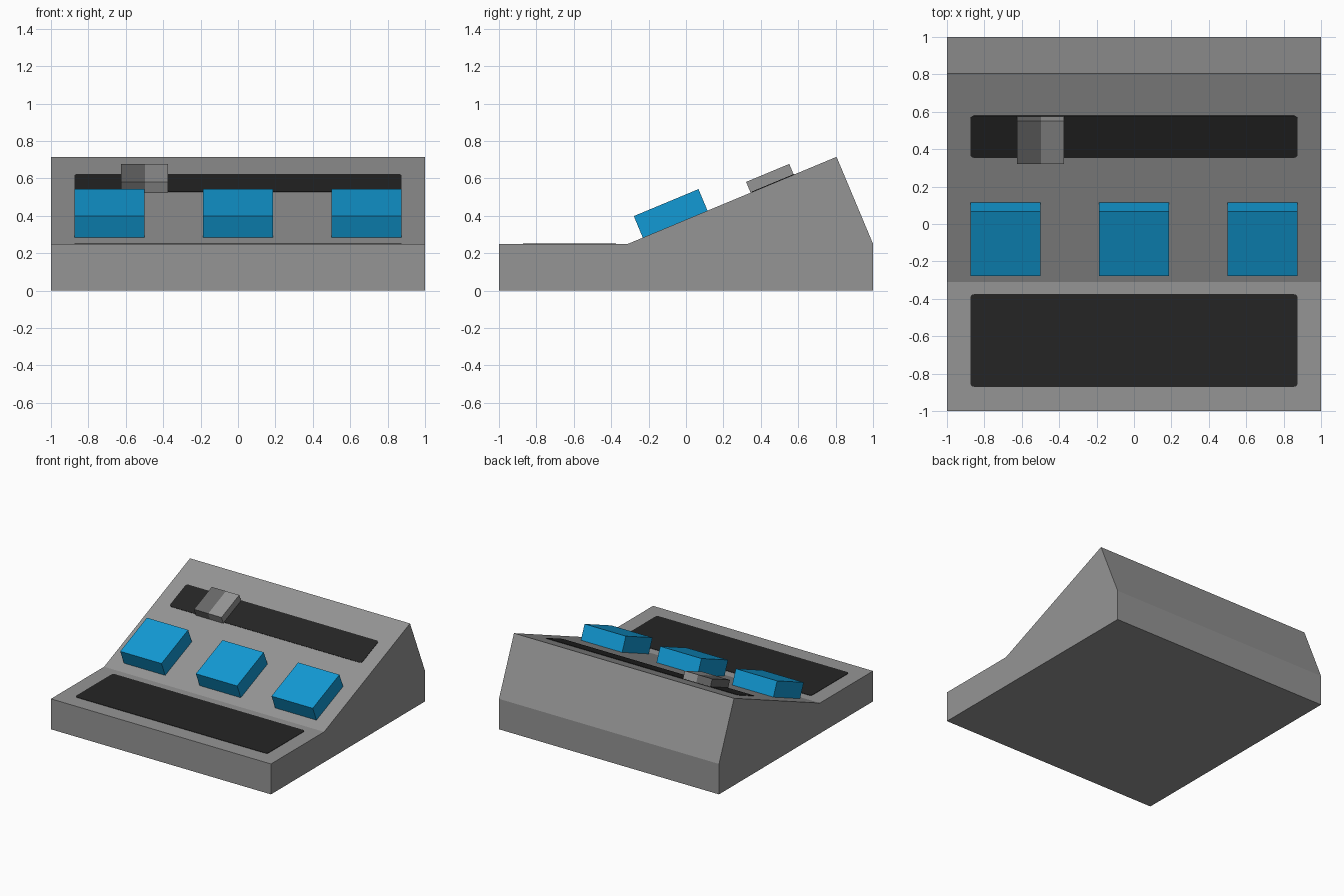
import bpy, bmesh, math
from mathutils import Matrix, Vector

cube = bpy.data.objects.get("Cube")
if cube:
    bpy.data.objects.remove(cube, do_unlink=True)


def material(name, rgb):
    m = bpy.data.materials.new(name)
    m.use_nodes = True
    m.diffuse_color = (*rgb, 1)
    m.node_tree.nodes["Principled BSDF"].inputs["Base Color"].default_value = (*rgb, 1)
    return m


grey = material("body grey", (0.3, 0.3, 0.3))
dark_grey = material("dark grey", (0.138, 0.138, 0.138))
black = material("panel black", (0.018, 0.018, 0.018))
blue = material("button blue", (0.006, 0.32, 0.66))


def finish(name, bm, *mats):
    bmesh.ops.recalc_face_normals(bm, faces=bm.faces)
    mesh = bpy.data.meshes.new(name)
    bm.to_mesh(mesh)
    bm.free()
    for m in mats:
        mesh.materials.append(m)
    ob = bpy.data.objects.new(name, mesh)
    bpy.context.collection.objects.link(ob)
    return ob


# Frames: the flat front deck and the sloped control face
FOOT, RIDGE = Vector((0, -0.31, 0.25)), Vector((0, 0.805, 0.715))
rise = RIDGE - FOOT
slope = Matrix.Translation(FOOT) @ Matrix.Rotation(math.atan2(rise.z, rise.y), 4, 'X')
deck = Matrix.Translation((0, 0, 0.25))


def block(name, frame, x, y, size, mat, corner=0):
    """Box standing on a frame's surface, sunk slightly to avoid a gap."""
    sink = 0.002
    w, l, h = size
    bm = bmesh.new()
    bmesh.ops.create_cube(bm, size=1)
    bmesh.ops.scale(bm, vec=(w, l, h + sink), verts=bm.verts)
    if corner:
        upright = [e for e in bm.edges
                   if abs(e.verts[0].co.z - e.verts[1].co.z) > sink]
        bmesh.ops.bevel(bm, geom=upright, offset=corner, segments=3,
                        profile=0.5, affect='EDGES')
    bmesh.ops.translate(bm, vec=(x, y, (h - sink) / 2), verts=bm.verts)
    bm.transform(frame)
    return finish(name, bm, mat)


# Wedge body, extruded across x from its side profile
bm = bmesh.new()
outline = [(-1, 0), (1, 0), (1, 0.25), RIDGE.yz, FOOT.yz, (-1, 0.25)]
side = bm.faces.new([bm.verts.new((-1, y, z)) for y, z in outline])
ext = bmesh.ops.extrude_face_region(bm, geom=[side])
bmesh.ops.translate(bm, vec=(2, 0, 0),
                    verts=[v for v in ext["geom"] if isinstance(v, bmesh.types.BMVert)])
finish("console_body", bm, grey)

# Black inlays
block("wrist_panel", deck, 0, -0.623, (1.75, 0.495, 0.003), black, 0.02)
block("slider_track", slope, 0, 0.842, (1.75, 0.244, 0.003), black, 0.02)

# Three push buttons
for name, x in (("right", -0.6875), ("middle", 0), ("left", 0.6875)):
    block(name + "_button", slope, x, 0.273, (0.375, 0.375, 0.125), blue)

# Two-tone slider knob
block("slider_knob_dark_half", slope, -0.5605, 0.835, (0.129, 0.25, 0.0625), dark_grey)
block("slider_knob_light_half", slope, -0.4355, 0.835, (0.121, 0.25, 0.0625), grey)
